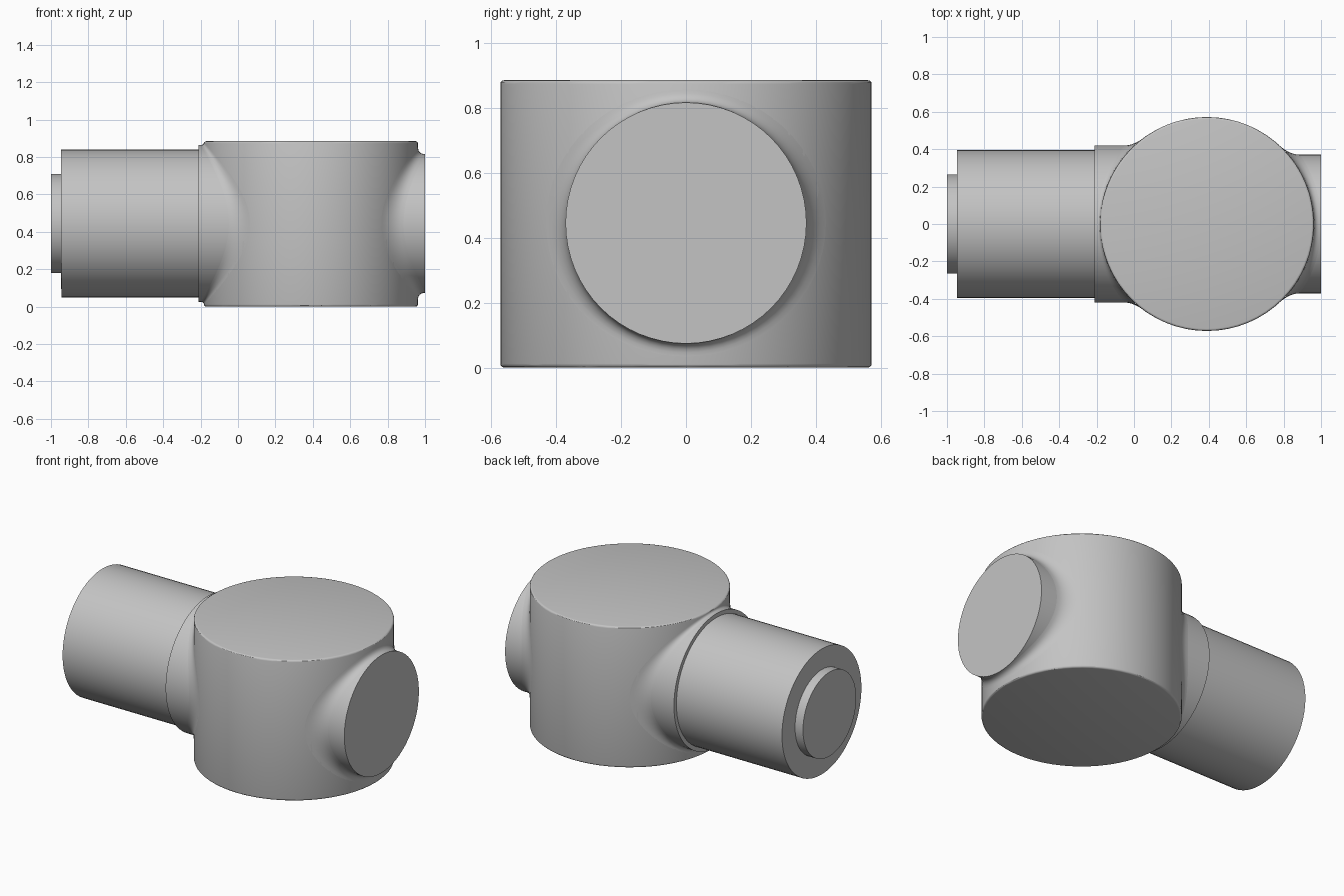
import bpy, bmesh, math
from mathutils import Matrix, Vector

cube = bpy.data.objects.get("Cube")
if cube:
    bpy.data.objects.remove(cube)

BODY_X, BODY_R, BODY_H = 0.39, 0.572, 0.885
AXIS_Z = 0.445
SEGMENTS = 64

grey = bpy.data.materials.new("plain grey")
grey.use_nodes = True
grey.diffuse_color = (0.55, 0.55, 0.55, 1)
grey.node_tree.nodes["Principled BSDF"].inputs["Base Color"].default_value = grey.diffuse_color


def finish(bm, name):
    """Smooth shading with sharp edges, then link as an object."""
    bm.normal_update()
    for face in bm.faces:
        face.smooth = True
    for edge in bm.edges:
        edge.smooth = edge.calc_face_angle(0) < math.radians(30)
    mesh = bpy.data.meshes.new(name)
    bm.to_mesh(mesh)
    bm.free()
    mesh.materials.append(grey)
    obj = bpy.data.objects.new(name, mesh)
    bpy.context.collection.objects.link(obj)
    return obj


def rod(name, x0, x1, radius):
    """Horizontal cylinder along x."""
    place = Matrix.Translation(((x0 + x1) / 2, 0, AXIS_Z)) @ Matrix.Rotation(math.pi / 2, 4, "Y")
    bm = bmesh.new()
    bmesh.ops.create_cone(bm, cap_ends=True, segments=SEGMENTS, radius1=radius,
                          radius2=radius, depth=abs(x1 - x0), matrix=place)
    return finish(bm, name)


def fillet(name, side, radius, top_size, side_size, end_x):
    """Concave blend where a rod leaves the body."""
    def on_body(r, t):
        y = r * math.cos(t)
        x = BODY_X + side * math.sqrt(BODY_R ** 2 - y ** 2)
        return Vector((x, y, AXIS_Z + r * math.sin(t)))

    bm = bmesh.new()
    rings = []
    steps = 6
    for i in range(SEGMENTS):
        t = math.tau * i / SEGMENTS
        size = top_size + (side_size - top_size) * math.cos(t) ** 2
        outer, corner = on_body(radius + size, t), on_body(radius, t)
        inner = corner.copy()
        inner.x = side * min(side * (corner.x + side * size), side * end_x)
        ring = []
        for k in range(steps + 1):
            u = k / steps
            p = outer * (1 - u) ** 2 + corner * 2 * u * (1 - u) + inner * u ** 2
            ring.append(bm.verts.new(p))
        rings.append(ring)
    for i, a in enumerate(rings):
        b = rings[(i + 1) % SEGMENTS]
        for k in range(steps):
            bm.faces.new((a[k], a[k + 1], b[k + 1], b[k]))
    # Face the blend away from the rod axis
    bm.normal_update()
    centre = Vector((0, 0, AXIS_Z))
    facing = sum(f.normal.yz.dot((f.calc_center_median() - centre).yz) for f in bm.faces)
    if facing < 0:
        bmesh.ops.reverse_faces(bm, faces=bm.faces[:])
    return finish(bm, name)


# Upright drum with softened rims
bm = bmesh.new()
bmesh.ops.create_cone(bm, cap_ends=True, segments=SEGMENTS, radius1=BODY_R, radius2=BODY_R,
                      depth=BODY_H, matrix=Matrix.Translation((BODY_X, 0, BODY_H / 2)))
rims = [e for e in bm.edges if abs(e.verts[0].co.z - e.verts[1].co.z) < 0.001]
bmesh.ops.bevel(bm, geom=rims, offset=0.012, segments=3, profile=0.5, affect="EDGES")
finish(bm, "drum_body")

# Round boss on one side
rod("side_boss", 0.7, 1.0, 0.371)
fillet("side_boss_fillet", 1, 0.371, 0.04, 0.06, 1.0)

# Collar, arm and stepped tip on the other side
rod("arm_collar", 0.2, -0.21, 0.42)
fillet("arm_collar_fillet", -1, 0.42, 0.016, 0.05, -0.21)
rod("arm", -0.15, -0.945, 0.395)
rod("arm_tip", -0.9, -1.0, 0.265)
